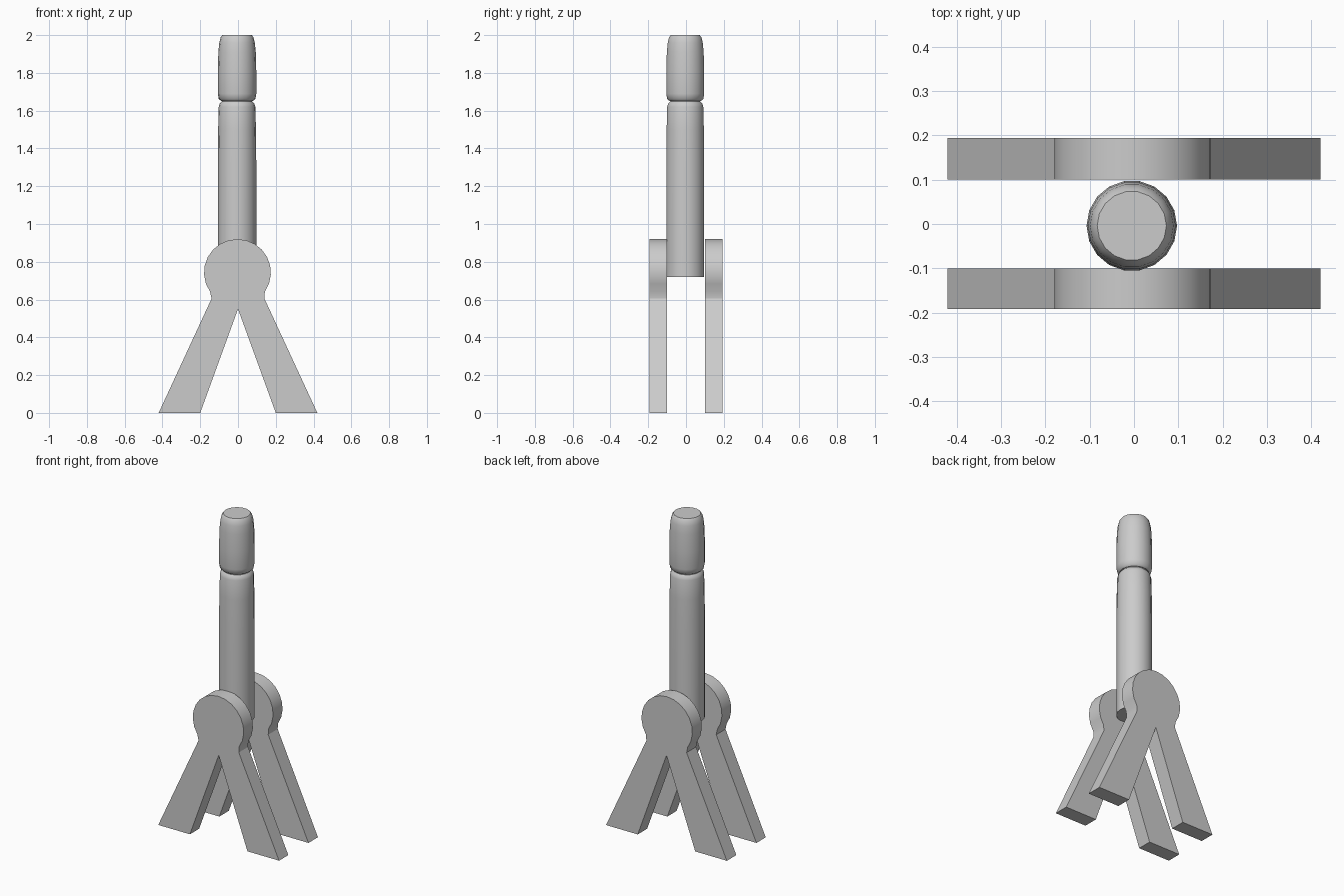
import bpy
import bmesh
from math import cos, sin, pi, radians

cube = bpy.data.objects.get("Cube")
if cube:
    bpy.data.objects.remove(cube, do_unlink=True)

# Single grey material
grey = bpy.data.materials.new("plain_grey")
grey.use_nodes = True
colour = (0.6, 0.6, 0.6, 1)
grey.diffuse_color = colour
grey.node_tree.nodes["Principled BSDF"].inputs["Base Color"].default_value = colour


def finish(name, bm, angle):
    bmesh.ops.recalc_face_normals(bm, faces=bm.faces)
    mesh = bpy.data.meshes.new(name)
    bm.to_mesh(mesh)
    bm.free()
    mesh.materials.append(grey)
    obj = bpy.data.objects.new(name, mesh)
    bpy.context.collection.objects.link(obj)
    bpy.ops.object.select_all(action='DESELECT')
    obj.select_set(True)
    bpy.context.view_layer.objects.active = obj
    bpy.ops.object.shade_smooth_by_angle(angle=radians(angle))
    return obj


def lathe(name, profile, cx, cy, sides=18):
    """Closed solid turned from (radius, height) rings."""
    bm = bmesh.new()
    rings = [[bm.verts.new((cx + r * cos(2 * pi * i / sides),
                            cy + r * sin(2 * pi * i / sides), z))
              for i in range(sides)] for r, z in profile]
    for low, high in zip(rings, rings[1:]):
        for i in range(sides):
            j = (i + 1) % sides
            bm.faces.new((low[i], low[j], high[j], high[i]))
    bm.faces.new(rings[0][::-1])
    bm.faces.new(rings[-1])
    return finish(name, bm, 40)


def forked_plate(name, y_front, y_back):
    """Round head with two splayed legs, extruded along y."""
    right_leg = [(0, 0.55), (-0.2, 0), (-0.42, 0), (-0.14, 0.605)]
    left_leg = [(-x, z) for x, z in right_leg[:0:-1]]
    steps = 16
    start, end = radians(215), radians(-35)
    head = [(-0.003 + 0.177 * cos(a), 0.743 + 0.177 * sin(a))
            for a in (start + (end - start) * i / steps for i in range(steps + 1))]
    outline = right_leg + head + left_leg
    bm = bmesh.new()
    face = bm.faces.new([bm.verts.new((x, y_front, z)) for x, z in outline])
    new = bmesh.ops.extrude_face_region(bm, geom=[face], use_keep_orig=True)["geom"]
    bmesh.ops.translate(bm, vec=(0, y_back - y_front, 0),
                        verts=[v for v in new if isinstance(v, bmesh.types.BMVert)])
    return finish(name, bm, 25)


# Two forked stands either side of the rod
forked_plate("front_stand", -0.192, -0.1)
forked_plate("back_stand", 0.1, 0.194)

# Upright rod with a softened shoulder
lathe("rod", [(0.102, 0.72), (0.102, 1.3), (0.1, 1.5), (0.097, 1.62),
              (0.092, 1.637), (0.082, 1.648)], -0.005, -0.004)

# Narrow neck between rod and tip
lathe("neck", [(0.08, 1.64), (0.08, 1.665)], -0.005, -0.004)

# Rounded tip
lathe("tip", [(0.085, 1.652), (0.097, 1.662), (0.102, 1.69), (0.102, 1.8),
              (0.099, 1.91), (0.094, 1.96), (0.087, 1.988), (0.078, 2.0)],
      -0.005, -0.004)
